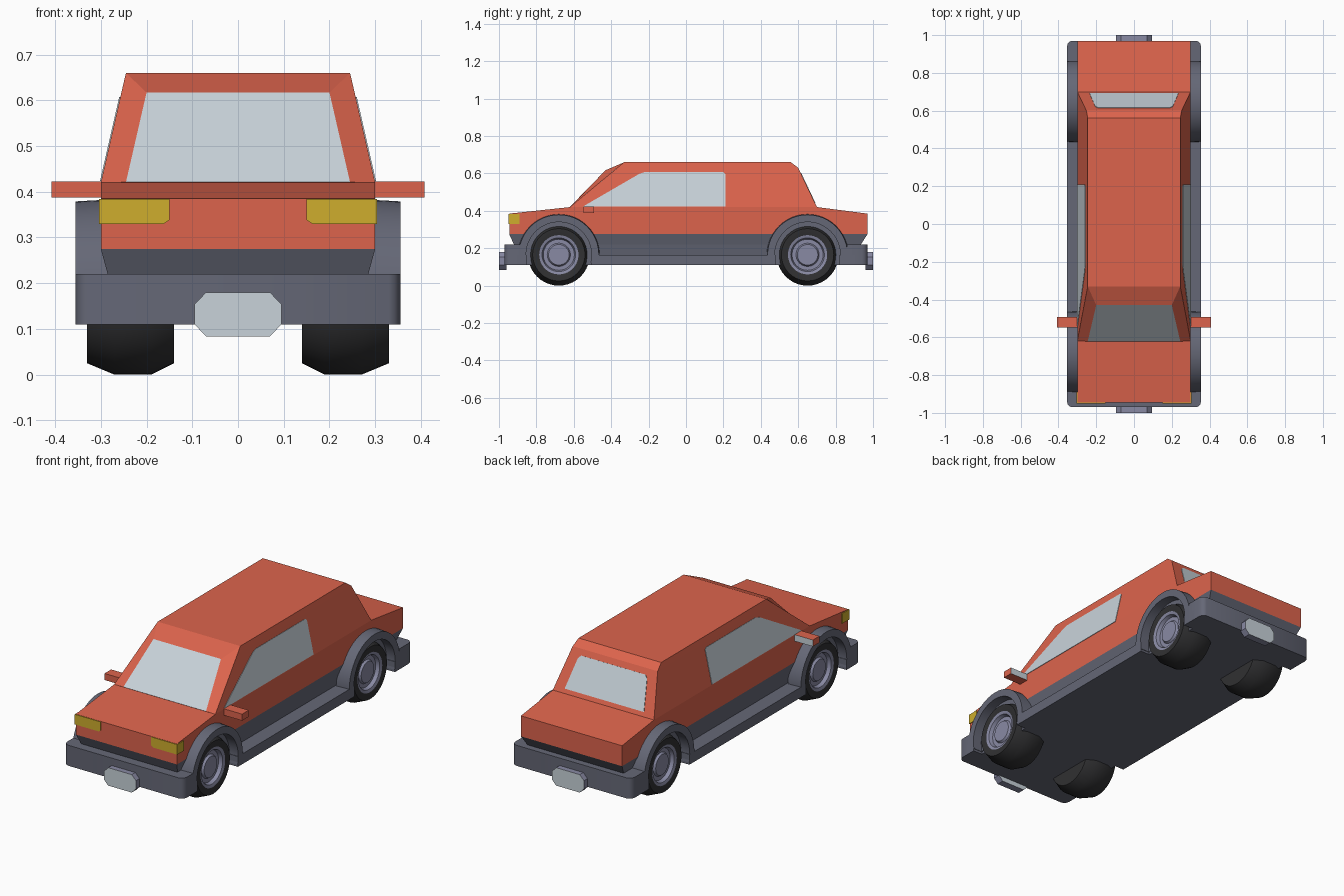
import bpy
import bmesh
from math import sin, cos, pi, radians
from mathutils import Vector

if "Cube" in bpy.data.objects:
    bpy.data.objects.remove(bpy.data.objects["Cube"])


def material(name, rgb):
    m = bpy.data.materials.new(name)
    m.use_nodes = True
    m.diffuse_color = (*rgb, 1)
    bsdf = next(n for n in m.node_tree.nodes if n.type == "BSDF_PRINCIPLED")
    bsdf.inputs["Base Color"].default_value = (*rgb, 1)
    return m


RED = material("red paint", (.72, .127, .073))
GREY = material("grey trim", (.13, .137, .182))
GLASS = material("pale glass", (.58, .65, .70))
METAL = material("wheel metal", (.25, .255, .37))
LAMP = material("yellow lamp", (.62, .42, .026))
TYRE = material("black tyre", (.03, .03, .032))


def loft(name, rings, mats, rule=None, smooth=False):
    """Skin a row of equal rings, cap both ends, colour faces by a rule."""
    bm = bmesh.new()
    rows = [[bm.verts.new(p) for p in ring] for ring in rings]
    n = len(rows[0])
    for a, b in zip(rows, rows[1:]):
        for i in range(n):
            j = (i + 1) % n
            bm.faces.new((a[i], a[j], b[j], b[i]))
    bm.faces.new(rows[0])
    bm.faces.new(rows[-1])
    bmesh.ops.recalc_face_normals(bm, faces=bm.faces)
    if rule:
        for f in bm.faces:
            f.material_index = rule(f)
    me = bpy.data.meshes.new(name)
    bm.to_mesh(me)
    bm.free()
    for m in mats:
        me.materials.append(m)
    ob = bpy.data.objects.new(name, me)
    bpy.context.collection.objects.link(ob)
    if smooth:
        bpy.ops.object.select_all(action="DESELECT")
        ob.select_set(True)
        bpy.context.view_layer.objects.active = ob
        bpy.ops.object.shade_smooth_by_angle(angle=radians(35))
    return ob


def rect(x, y0, y1, z):
    return [(-x, y0, z), (x, y0, z), (x, y1, z), (-x, y1, z)]


def plate(name, pts, mat, thick=.005):
    """Thin panel lying on the plane of pts, standing proud on both sides."""
    p = [Vector(q) for q in pts]
    off = (p[1] - p[0]).cross(p[2] - p[0]).normalized() * thick / 2
    return loft(name, [[q - off for q in p], [q + off for q in p]], [mat])


# Painted lower body with sloping bonnet and boot
side = [(-.945, .275), (-.945, .385), (-.62, .42), (.70, .42), (.97, .385), (.97, .275)]
loft("body", [[(x, y, z) for y, z in side] for x in (-.30, .30)], [RED])

# Cabin, tapering towards the roof
loft("cabin", [rect(.30, -.62, .70, .42), rect(.252, -.366, .60, .63),
               rect(.245, -.33, .56, .66)], [RED])

# Raised windscreen surround with glass as its front face
loft("windscreen", [
    [(-.30, -.62, .42), (.30, -.62, .42), (.245, -.33, .66), (-.245, -.33, .66)],
    [(-.245, -.621, .421), (.245, -.621, .421), (.20, -.43, .617), (-.20, -.43, .617)]],
    [RED, GLASS], lambda f: int(f.calc_center_median().y < -.51 and
                                all(v.co.y < -.42 and abs(v.co.x) < .26 for v in f.verts)))

# Rear window
plate("rear_window", [(-.235, .69, .441), (.235, .69, .441), (.205, .621, .586),
                      (.19, .614, .601), (-.19, .614, .601), (-.205, .621, .586)], GLASS)

# Grey skirt beneath the paint, narrowing downwards
loft("skirt", [rect(.27, -.895, .90, .14), rect(.285, -.92, .935, .22),
               rect(.30, -.945, .97, .275)], [GREY])

# Floor and sills, notched for the wheels
FRONT, REAR, HUB_Z = -.68, .65, .165
edge = [(.355, -.90)]
for cy in (FRONT, REAR):
    edge += [(.355, cy - .172), (.30, cy - .172), (.30, cy + .172), (.355, cy + .172)]
edge.append((.355, .90))
plan = edge + [(-x, y) for x, y in reversed(edge)]
loft("floor_and_sills", [[(x, y, z) for x, y in plan] for z in (.11, .165)], [GREY])

# Bumpers with rounded corners, and octagonal plates
for name, s in (("front", -1), ("rear", 1)):
    inner = .885 if s < 0 else .86
    half = [(.355, inner), (.355, .94), (.351, .954), (.343, .964), (.33, .97)]
    ring = half + [(-x, y) for x, y in reversed(half)]
    loft(name + "_bumper", [[(x, s * y, z) for x, y in ring] for z in (.11, .22)],
         [GREY], smooth=True)
    octagon = [(sx * x, .132 + sz * h) for sx, sz, pts in (
        (1, 1, ((.07, .048), (.095, .022))), (1, -1, ((.095, .022), (.07, .048))),
        (-1, -1, ((.07, .048), (.095, .022))), (-1, 1, ((.095, .022), (.07, .048))))
        for x, h in pts]
    loft(name + "_number_plate", [[(x, s * y, z) for x, z in octagon] for y in (.96, 1.0)],
         [METAL, GLASS], lambda f: int(abs(f.normal.y) > .9))


def around(r, x, cy, a):
    return (x, cy + r * cos(a), HUB_Z + r * sin(a))


# Parts found on both sides
RIM = [(.055, .314), (.062, .303), (.083, .303), (.09, .322), (.105, .327)]
RUBBER = [(.14, .33), (.165, .27), (.165, .19), (.14, .14)]
FLARE = [(.218, .28), (.214, .355), (.175, .355), (.175, .303), (.10, .303), (.10, .28)]
for label, s in (("left", 1), ("right", -1)):
    # Wheels and flared arches
    for end, cy in (("front", FRONT), ("rear", REAR)):
        rings = [[around(r, s * x, cy, 2 * pi * i / 40) for i in range(40)]
                 for r, x in RIM + RUBBER]

        def rubber(f, cy=cy):
            c = [Vector((0, v.co.y - cy, v.co.z - HUB_Z)).length for v in f.verts]
            return int(max(c) > .11)
        loft(f"{end}_{label}_wheel", rings, [METAL, TYRE], rubber, smooth=True)
        arch = [[around(r, s * x, cy, radians(-14 + 208 * i / 28)) for r, x in FLARE]
                for i in range(29)]
        loft(f"{end}_{label}_arch", arch, [GREY], smooth=True)

    # Side window on the leaning cabin wall
    outline = [(-.55, .423), (-.25, .597), (-.22, .607), (.20, .607), (.21, .597), (.21, .423)]
    plate(label + "_side_window",
          [(s * (.30 - .229 * (z - .42)), y, z) for y, z in outline], GLASS)

    # Headlamp wrapping the front corner
    lamp = [(.15, .384), (.15, .338), (.162, .33), (.304, .33), (.304, .384)]
    loft(label + "_headlamp", [[(s * x, y, z) for x, z in lamp] for y in (-.949, -.89)], [LAMP])

    # Door mirror with glass facing backwards
    loft(label + "_mirror",
         [[(s * x, y, z) for x, z in ((.28, .387), (.408, .387), (.408, .422), (.28, .422))]
          for y in (-.548, -.492)],
         [RED, GLASS], lambda f: int(f.normal.y > .9))
